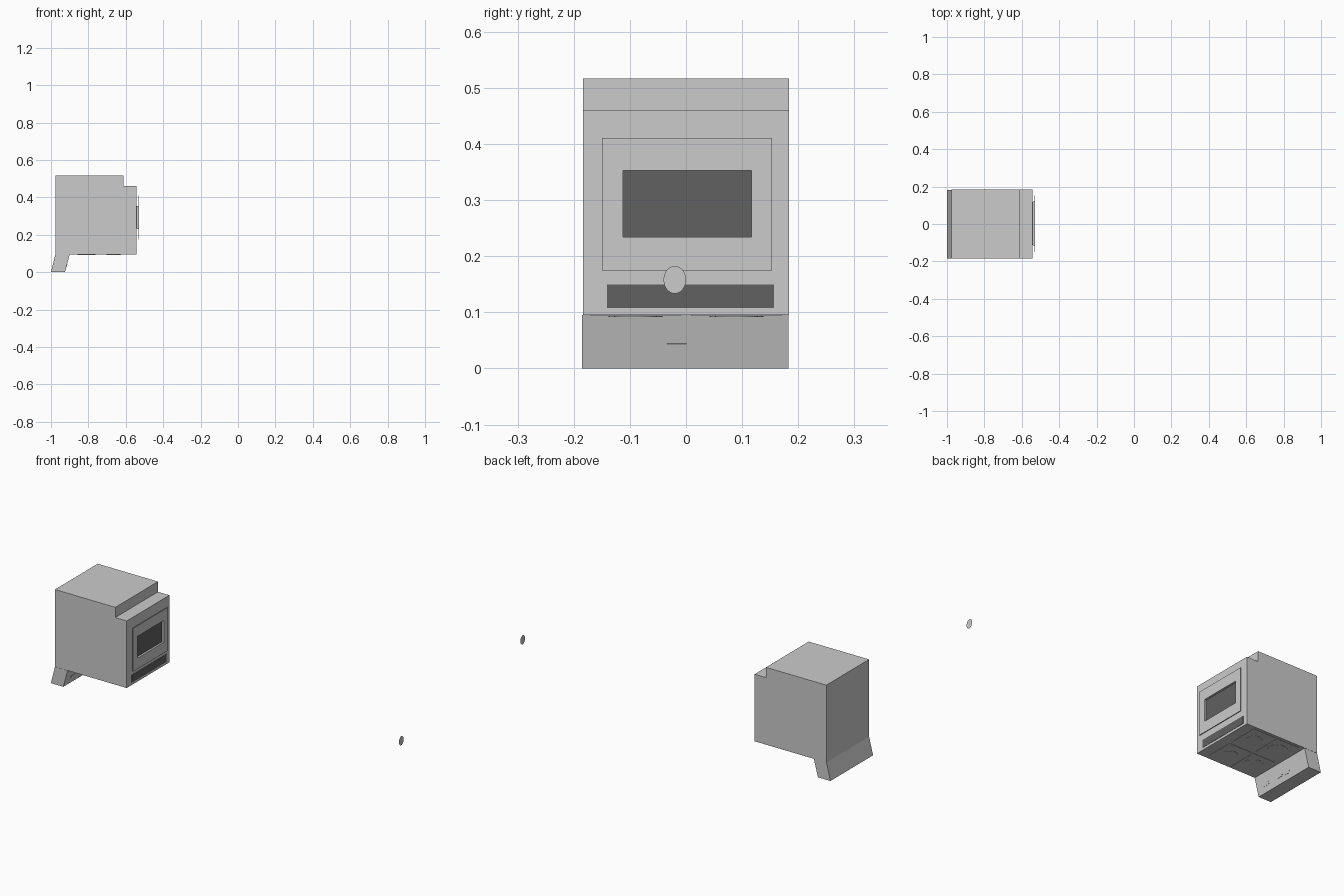
import bpy, bmesh, math
from mathutils import Matrix

if "Cube" in bpy.data.objects:
    bpy.data.objects.remove(bpy.data.objects["Cube"])

dark = bpy.data.materials.new("dark_glass")
dark.diffuse_color = (0.12, 0.12, 0.12, 1)
dark.use_nodes = True
dark.node_tree.nodes["Principled BSDF"].inputs["Base Color"].default_value = dark.diffuse_color


def finish(bm, name, mat=None):
    bmesh.ops.recalc_face_normals(bm, faces=bm.faces)
    me = bpy.data.meshes.new(name)
    bm.to_mesh(me)
    bm.free()
    ob = bpy.data.objects.new(name, me)
    bpy.context.collection.objects.link(ob)
    if mat:
        me.materials.append(mat)
    return ob


def extrude_y(name, profile, y0, y1):
    bm = bmesh.new()
    f = bm.faces.new([bm.verts.new((x, y0, z)) for x, z in profile])
    r = bmesh.ops.extrude_face_region(bm, geom=[f])
    verts = [g for g in r["geom"] if isinstance(g, bmesh.types.BMVert)]
    bmesh.ops.translate(bm, verts=verts, vec=(0, y1 - y0, 0))
    return finish(bm, name)


def box(name, lo, hi, mat=None):
    bm = bmesh.new()
    bmesh.ops.create_cube(bm, size=1)
    for v in bm.verts:
        v.co = [a if c < 0 else b for c, a, b in zip(v.co, lo, hi)]
    return finish(bm, name, mat)


def rect_rings(name, rings):
    """Stack of rectangular loops facing +x: (x, y0, y1, z0, z1), joined side to side."""
    bm = bmesh.new()
    loops = [[bm.verts.new((x, y, z)) for y, z in ((a, c), (b, c), (b, d), (a, d))]
             for x, a, b, c, d in rings]
    for p, q in zip(loops, loops[1:] + loops[:1]):
        for i in range(4):
            j = (i + 1) % 4
            bm.faces.new((p[i], p[j], q[j], q[i]))
    return finish(bm, name)


def disc(name, centre, r, h, mat=None):
    bm = bmesh.new()
    bmesh.ops.create_cone(bm, cap_ends=True, segments=32, radius1=r, radius2=r,
                          depth=h, matrix=Matrix.Translation(centre))
    return finish(bm, name, mat)


# body, lying cooktop-down with a step along the top front edge
extrude_y("body", [(-0.976, 0.095), (-0.543, 0.095), (-0.543, 0.461),
                   (-0.612, 0.461), (-0.612, 0.517), (-0.976, 0.517)], -0.184, 0.184)
# slanted control panel below the cooktop
extrude_y("control_panel", [(-1.0, 0), (-0.925, 0), (-0.90, 0.095), (-0.976, 0.095)],
          -0.185, 0.183)

# oven door: thin plate with a window opening reaching back to the glass
o, w = (-0.15, 0.153, 0.175, 0.411), (-0.112, 0.117, 0.234, 0.353)
rect_rings("oven_door", [(-0.533, *o), (-0.529, *o), (-0.529, *w),
                         (-0.541, *w), (-0.541, -0.114, 0.119, 0.232, 0.355),
                         (-0.533, -0.114, 0.119, 0.232, 0.355)])
box("door_window", (-0.5415, -0.112, 0.234), (-0.5395, 0.117, 0.353), dark)

# dark strip between door and cooktop
box("vent_strip", (-0.545, -0.141, 0.108), (-0.5415, 0.157, 0.150), dark)

# four burners on square plates
for i, (x, y, r) in enumerate([(-0.665, -0.09, 0.038), (-0.665, 0.09, 0.038),
                               (-0.81, -0.09, 0.048), (-0.81, 0.09, 0.048)]):
    box(f"burner_plate_{i}", (x - 0.067, y - 0.08, 0.0935), (x + 0.067, y + 0.08, 0.096))
    disc(f"burner_{i}", (x, y, 0.0935), r, 0.003)

# small buttons on the slanted panel face
for i, (y, z) in enumerate([(-0.117, 0.037), (-0.0165, 0.0375), (0.0345, 0.0335)]):
    x = -0.925 + 0.025 * z / 0.095
    ob = box(f"button_{i}", (-0.002, -0.0175, -0.007), (0.0015, 0.0175, 0.007))
    ob.location = (x, y, z)
    ob.rotation_euler.y = math.atan2(0.025, 0.095)

# detached flat oval knob face
bm = bmesh.new()
bmesh.ops.create_circle(bm, cap_ends=True, segments=32, radius=1)
for v in bm.verts:
    v.co = (1.0, -0.02 + 0.02 * v.co.x, 0.158 + 0.0245 * v.co.y)
knob = finish(bm, "loose_knob")
if knob.data.polygons[0].normal.x < 0:
    knob.data.flip_normals()
